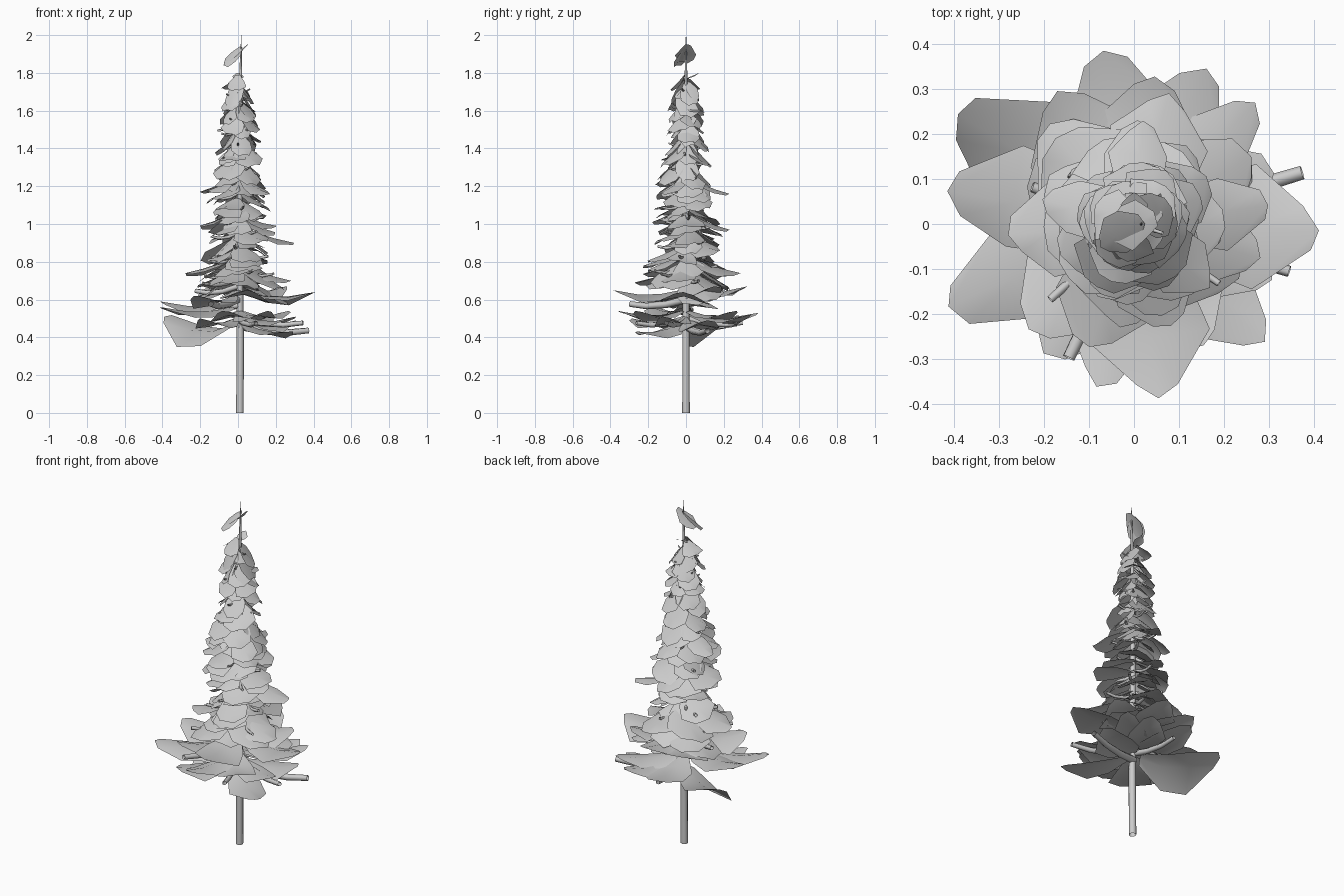
import bpy, bmesh, math, random
from mathutils import Vector, Matrix

random.seed(8)
cube = bpy.data.objects.get("Cube")
if cube:
    bpy.data.objects.remove(cube)

grey = bpy.data.materials.new("light grey")
grey.use_nodes = True
grey.diffuse_color = (0.6, 0.6, 0.6, 1)
grey.node_tree.nodes["Principled BSDF"].inputs["Base Color"].default_value = (0.6, 0.6, 0.6, 1)


def finish(bm, name):
    mesh = bpy.data.meshes.new(name)
    bm.to_mesh(mesh)
    bm.free()
    mesh.materials.append(grey)
    mesh.shade_smooth()
    obj = bpy.data.objects.new(name, mesh)
    bpy.context.collection.objects.link(obj)
    return obj


def tube(bm, points, radii, sides):
    """Sweep a tapering ring along a path; the ends stay open."""
    rings = []
    for i, p in enumerate(points):
        d = points[min(i + 1, len(points) - 1)] - points[max(i - 1, 0)]
        turn = Vector((0, 0, 1)).rotation_difference(d)
        ring = []
        for k in range(sides):
            a = math.tau * k / sides
            ring.append(bm.verts.new(p + turn @ Vector((math.cos(a), math.sin(a), 0)) * radii[i]))
        rings.append(ring)
    for a, b in zip(rings, rings[1:]):
        for k in range(sides):
            n = (k + 1) % sides
            bm.faces.new((a[k], a[n], b[n], b[k]))


def leaf(bm, azimuth, z, start, length, width, droop, lift, tilt=0):
    """A creased, many-sided spray of needles pointing outwards."""
    turn = Matrix.Rotation(math.radians(azimuth), 3, 'Z')
    outline = [(0, 0.3), (0.3, 0.85), (0.62, 1), (1, 0.42)]
    rows = []
    for u, w in outline:
        row = []
        for side in (-1, 0, 1):
            j = random.uniform(0.8, 1.1) if side else 1
            along = u - random.uniform(0.03, 0.12) * abs(side) * (u > 0.9)
            y = side * w * j * width / 2
            h = -droop * u + lift * u * u - 0.25 * abs(y) + tilt * y
            row.append(bm.verts.new(turn @ Vector((start + length * along, y, 0)) + Vector((0, 0, z + h))))
        rows.append(row)
    for a, b in zip(rows, rows[1:]):
        for k in (0, 1):
            bm.faces.new((a[k], b[k], b[k + 1], a[k + 1]))


def branch(bm, azimuth, z, reach, droop, radius):
    d = Vector((math.cos(math.radians(azimuth)), math.sin(math.radians(azimuth)), 0))
    path = [d * reach * t + Vector((0, 0, z - droop * math.sin(t * 2.4))) for t in (0, 0.35, 0.7, 1)]
    tube(bm, path, [radius, radius * 0.95, radius * 0.85, radius * 0.75], 6)


def envelope(z):
    """Crown radius at a given height."""
    steps = [(0.7, 0.29), (0.8, 0.25), (0.95, 0.2), (1.2, 0.18), (1.4, 0.14), (1.6, 0.11), (1.78, 0.09)]
    for (z0, r0), (z1, r1) in zip(steps, steps[1:]):
        if z <= z1:
            return r0 + (r1 - r0) * (z - z0) / (z1 - z0)
    return steps[-1][1]


# Trunk, slim and tapering to a needle
bm = bmesh.new()
tube(bm, [Vector((0.01, 0, 0)), Vector((0.012, 0, 0.4)), Vector((0.008, 0, 1)),
          Vector((0.012, 0, 1.6)), Vector((0.015, 0, 1.85)), Vector((0.018, 0, 2))],
     [0.02, 0.019, 0.015, 0.01, 0.006, 0.001], 8)
finish(bm, "trunk")

# Bare branches that show beneath and between the foliage
bm = bmesh.new()
for azimuth, z, reach, radius in [(17, 0.46, 0.39, 0.021), (343, 0.5, 0.36, 0.017), (175, 0.57, 0.32, 0.018),
                                  (244, 0.6, 0.33, 0.02), (160, 0.67, 0.24, 0.016), (222, 0.71, 0.25, 0.012),
                                  (325, 0.76, 0.23, 0.01), (142, 0.85, 0.18, 0.012), (95, 0.5, 0.3, 0.016),
                                  (290, 0.5, 0.28, 0.016)]:
    branch(bm, azimuth, z, reach, 0.035, radius)
for i in range(40):
    z = 0.72 + i * 0.026
    branch(bm, i * 137.5 + 20, z, envelope(z) * 0.7, 0.03, 0.011 - 0.006 * i / 40)
finish(bm, "branches")

# Broad lower skirt: azimuth, height, reach, width
bm = bmesh.new()
for azimuth, z, reach, width in [(204, 0.56, 0.45, 0.24), (170, 0.59, 0.42, 0.24),
                                 (257, 0.54, 0.37, 0.2), (278, 0.65, 0.39, 0.26),
                                 (358, 0.64, 0.41, 0.26), (45, 0.54, 0.38, 0.2), (65, 0.52, 0.38, 0.22),
                                 (100, 0.53, 0.39, 0.22), (82, 0.67, 0.33, 0.22), (235, 0.5, 0.35, 0.22),
                                 (20, 0.49, 0.33, 0.22), (338, 0.51, 0.33, 0.18), (120, 0.66, 0.34, 0.26),
                                 (225, 0.62, 0.33, 0.24), (300, 0.54, 0.31, 0.22), (30, 0.67, 0.3, 0.24)]:
    leaf(bm, azimuth, z, 0.03, reach - 0.03, width, 0.1, 0.1, random.uniform(-0.15, 0.15))
# Two sagging sprays hang below the rest
leaf(bm, 148, 0.47, 0.03, 0.43, 0.27, 0.2, 0.24, -0.4)
leaf(bm, 318, 0.48, 0.03, 0.36, 0.2, 0.14, 0.09, -0.1)
finish(bm, "lower_foliage")

# Longer sprays that stand out from the crown
bm = bmesh.new()
for azimuth, z, reach, width in [(8, 0.98, 0.3, 0.17), (85, 1.24, 0.23, 0.13), (165, 1.25, 0.21, 0.14),
                                 (185, 0.82, 0.28, 0.2), (345, 0.78, 0.29, 0.2), (75, 0.82, 0.3, 0.22),
                                 (290, 0.86, 0.24, 0.2), (320, 1.24, 0.22, 0.15), (250, 0.77, 0.29, 0.22),
                                 (130, 0.75, 0.29, 0.24), (88, 1.05, 0.23, 0.17), (265, 1.09, 0.18, 0.17)]:
    leaf(bm, azimuth, z, 0.03, reach - 0.03, width, 0.11, 0.03, 0.1)
finish(bm, "long_foliage")

# Upper foliage spiralling up the trunk, drooping more steeply towards the top
bm = bmesh.new()
count = 92
for i in range(count):
    t = i / (count - 1)
    z = 0.71 + 1.06 * t
    reach = envelope(z) * random.uniform(0.68, 1.08)
    start = 0.1 * reach
    leaf(bm, i * 137.5 + random.uniform(-30, 30), z + random.uniform(0, 0.03), start, reach - start,
         0.045 + reach * random.uniform(0.65, 0.95), random.uniform(0.08, 0.15), random.uniform(0, 0.04),
         random.uniform(-0.3, 0.3))
finish(bm, "upper_foliage")

# Small tuft just below the tip
bm = bmesh.new()
leaf(bm, 195, 1.95, -0.05, 0.11, 0.11, 0.1, 0.01, 0.25)
leaf(bm, 215, 1.94, -0.02, 0.11, 0.1, 0.1, 0, -0.2)
leaf(bm, 90, 1.77, 0, 0.07, 0.06, -0.03, 0)
finish(bm, "top_tuft")
